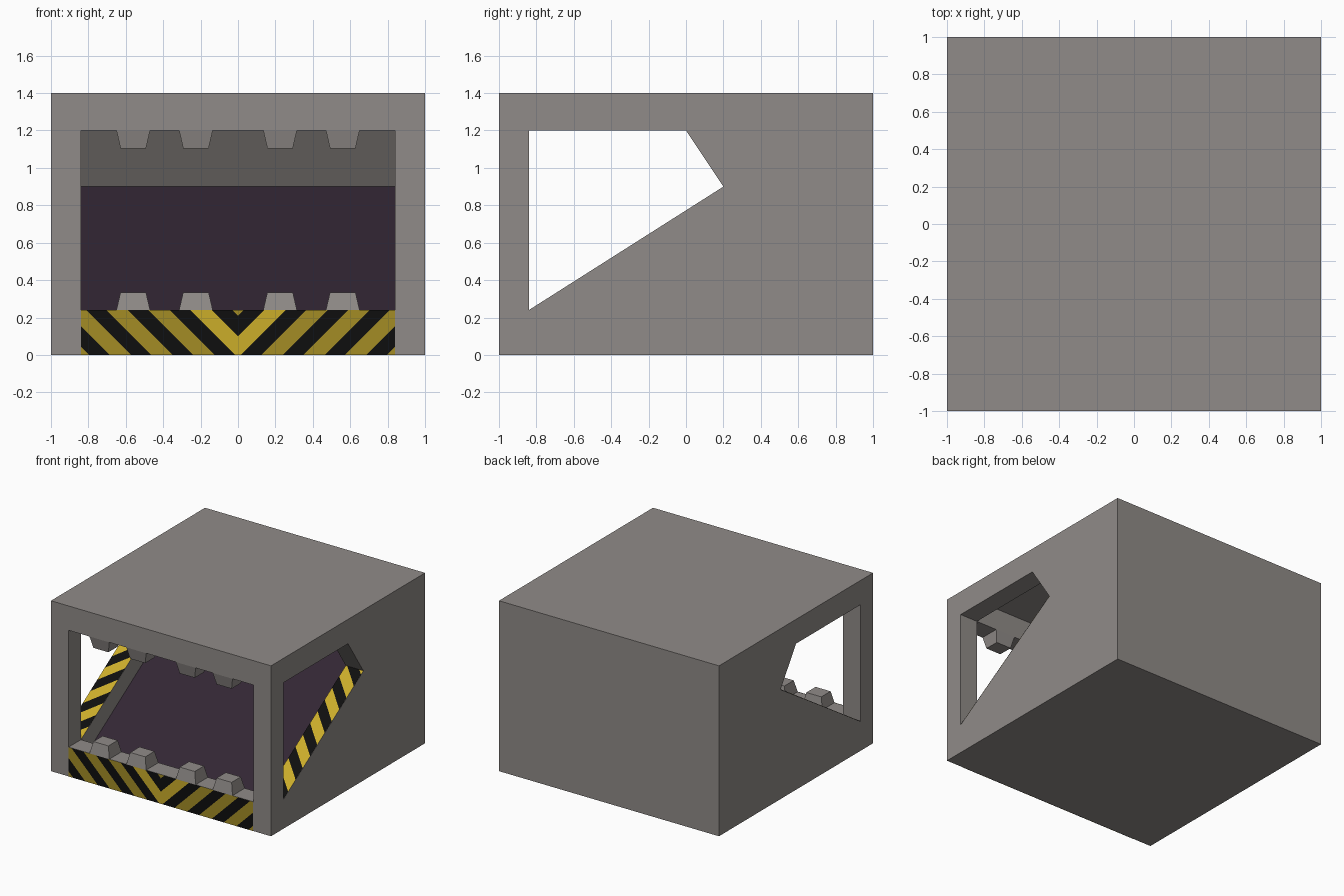
import bpy, bmesh, math
from mathutils import Vector

if "Cube" in bpy.data.objects:
    bpy.data.objects.remove(bpy.data.objects["Cube"])


def material(name, rgb):
    # sRGB 0-255 to linear
    m = bpy.data.materials.new(name)
    lin = [(c / 255 / 12.92) if c < 11 else ((c / 255 + 0.055) / 1.055) ** 2.4 for c in rgb]
    m.diffuse_color = (*lin, 1)
    m.use_nodes = True
    m.node_tree.nodes["Principled BSDF"].inputs["Base Color"].default_value = m.diffuse_color
    return m


GREY = material("warm grey", (144, 139, 136))
PURPLE = material("dark purple", (50, 38, 51))
BLACK = material("black", (14, 14, 14))
DULL = material("dull yellow", (163, 140, 37))
BRIGHT = material("bright yellow", (203, 173, 42))


def finish(name, bm, mats):
    me = bpy.data.meshes.new(name)
    bm.to_mesh(me)
    bm.free()
    for m in mats:
        me.materials.append(m)
    ob = bpy.data.objects.new(name, me)
    bpy.context.collection.objects.link(ob)
    return ob


def prism(name, profile, half_x):
    """Extrude a (y, z) profile symmetrically along x."""
    bm = bmesh.new()
    f = bm.faces.new([bm.verts.new((-half_x, y, z)) for y, z in profile])
    ext = bmesh.ops.extrude_face_region(bm, geom=[f])
    vs = [v for v in ext["geom"] if isinstance(v, bmesh.types.BMVert)]
    bmesh.ops.translate(bm, verts=vs, vec=(2 * half_x, 0, 0))
    bmesh.ops.recalc_face_normals(bm, faces=bm.faces)
    return finish(name, bm, [GREY])


# Body: box minus inner cavity, front mouth and side windows
W = 0.84
body = prism("housing", [(-1, 0), (1, 0), (1, 1.4), (-1, 1.4)], 1)
cutters = [
    prism("cavity_cutter", [(-W, 0.05), (0.5, 0.9), (0.18, 1.38), (-W, 1.38)], W),
    prism("mouth_cutter", [(-1.1, 0.24), (-0.7, 0.24), (-0.7, 1.2), (-1.1, 1.2)], W),
    prism("window_cutter", [(-W, 0.24), (0.2, 0.9), (0, 1.2), (-W, 1.2)], 1.1),
]
for c in cutters:
    mod = body.modifiers.new(c.name, 'BOOLEAN')
    mod.operation, mod.solver, mod.object = 'DIFFERENCE', 'EXACT', c
    c.hide_render = True
dg = bpy.context.evaluated_depsgraph_get()
mesh = bpy.data.meshes.new_from_object(body.evaluated_get(dg))
body.modifiers.clear()
body.data = mesh
for c in cutters:
    bpy.data.objects.remove(c)

# Inner ramp is purple: upward-sloping faces inside the cavity
mesh.materials.clear()
mesh.materials.append(GREY)
mesh.materials.append(PURPLE)
for p in mesh.polygons:
    inner = max(abs(mesh.vertices[i].co.x) for i in p.vertices) < W + 0.01
    p.material_index = 1 if inner and p.normal.z > 0.5 and p.normal.y < -0.3 else 0


# Teeth: tapered blocks on the sill and under the lintel
def tooth(name, x, z0, z1):
    bm = bmesh.new()
    bmesh.ops.create_cube(bm, size=1)
    for v in bm.verts:
        tip = v.co.z > 0
        sx, sy = math.copysign(1, v.co.x), math.copysign(1, v.co.y)
        v.co = (x + sx * (0.068 if tip else 0.09), -0.92 + sy * (0.06 if tip else 0.08),
                z1 if tip else z0)
    bmesh.ops.recalc_face_normals(bm, faces=bm.faces)
    finish(name, bm, [GREY])


for x in (-0.56, -0.225, 0.225, 0.56):
    tooth("lower_tooth", x, 0.24, 0.335)
    tooth("upper_tooth", x, 1.2, 1.105)


# Hazard stripes: thin plates cut along diagonal lines
PERIOD, WIDTH = 0.224, 0.115


def stripes(name, corners, facing, n, offset, start, rule, mats):
    """Bands of constant value p.n + offset; rule(k, yellow) gives the material."""
    bm = bmesh.new()
    bm.faces.new([bm.verts.new(c) for c in corners])
    n = Vector(n)
    for k in range(-2, 12):
        for c in (start + k * PERIOD, start + k * PERIOD + WIDTH):
            bmesh.ops.bisect_plane(bm, geom=bm.verts[:] + bm.edges[:] + bm.faces[:],
                                   plane_co=n * ((c - offset) / n.length_squared), plane_no=n)
    bm.normal_update()
    for f in bm.faces:
        t = (f.calc_center_median().dot(n) + offset - start) / PERIOD
        k = math.floor(t)
        f.material_index = rule(k, (t - k) * PERIOD < WIDTH)
        if f.normal.dot(Vector(facing)) < 0:
            f.normal_flip()
    finish(name, bm, mats)


e = 0.002
for s in (-1, 1):
    # Front chevron panel, brighter in the middle band
    stripes("front_hazard_panel",
            [(0, -1 - e, 0), (s * W, -1 - e, 0), (s * W, -1 - e, 0.24), (0, -1 - e, 0.24)],
            (0, -1, 0), (s, 0, -1), 0, -0.1,
            lambda k, y: (2 if k == 0 else 1) if y else 0, [BLACK, DULL, BRIGHT])
    # Sloping window sills
    stripes("sill_hazard_strip",
            [(s * W, -W, 0.24 + e), (s, -W, 0.24 + e), (s, 0.2, 0.9 + e), (s * W, 0.2, 0.9 + e)],
            (0, 0, 1), (s, 0.844, 0.536), 0.58, 1.97 - 4 * PERIOD,
            lambda k, y: 1 if y else 0, [BLACK, BRIGHT])
